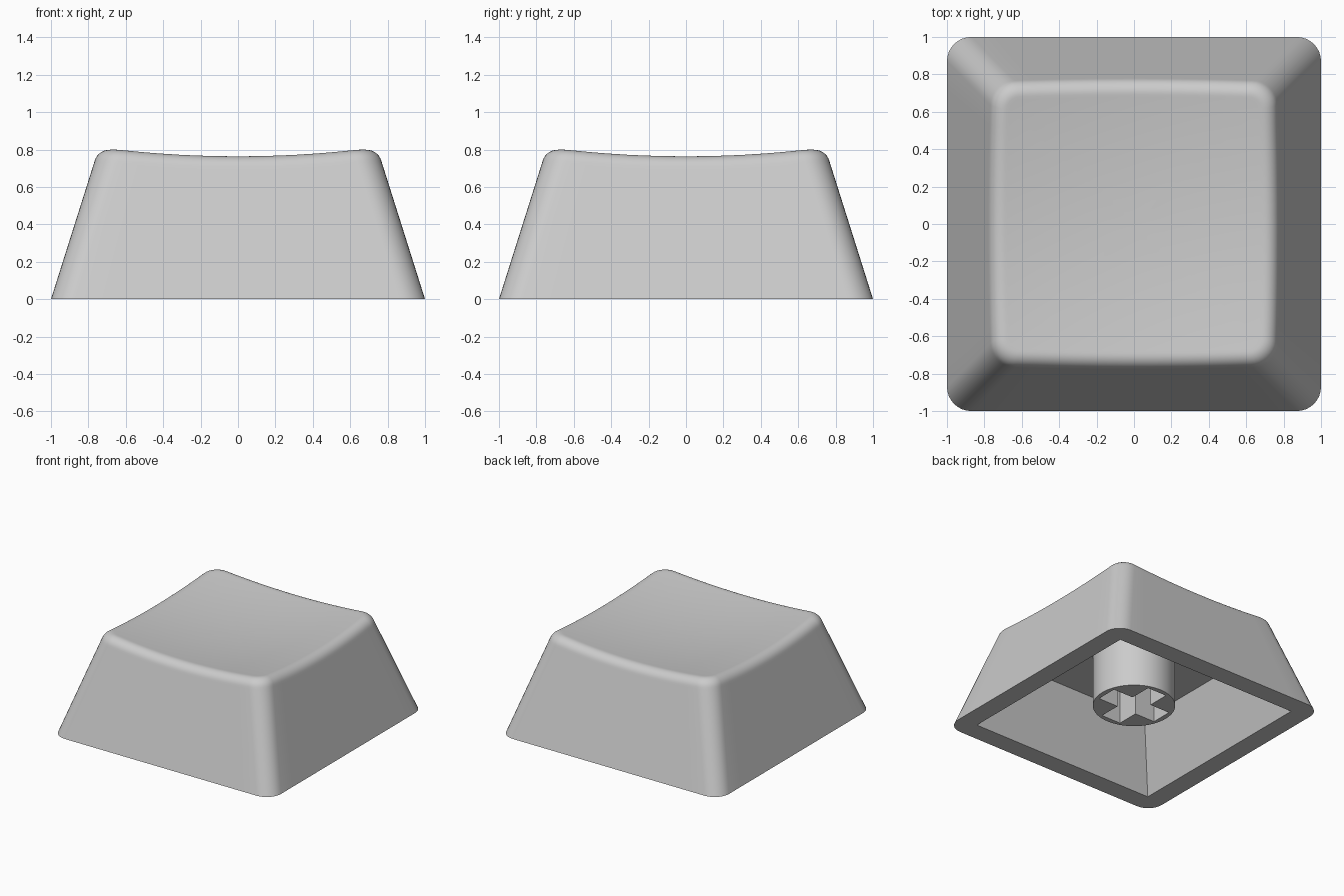
import bpy, bmesh, math
from mathutils import Vector

if "Cube" in bpy.data.objects:
    bpy.data.objects.remove(bpy.data.objects["Cube"])

grey = bpy.data.materials.new("light grey plastic")
grey.diffuse_color = (0.6, 0.6, 0.6, 1)
grey.use_nodes = True
grey.node_tree.nodes["Principled BSDF"].inputs["Base Color"].default_value = grey.diffuse_color

SLOPE = 0.316        # inward lean of the outer walls
RADIUS = 0.13        # vertical corner radius
FILLET = 0.065       # distance of the rim rounding from the sharp edge
CAVITY, CEILING = 0.84, 0.52


def dish(p):
    return 0.72 + 0.09 * p.length_squared


def loop(bm, pts):
    vs = [bm.verts.new(p) for p in pts]
    for a, b in zip(vs, vs[1:] + vs[:1]):
        bm.edges.new((a, b))
    return vs


def bridge(bm, a, b):
    n = len(a)
    for i in range(n):
        bm.faces.new((a[i], a[(i + 1) % n], b[(i + 1) % n], b[i]))


def fill_between(bm, a, b):
    edges = [bm.edges.get((l[i - 1], l[i])) for l in (a, b) for i in range(len(l))]
    bmesh.ops.triangle_fill(bm, use_beauty=True, edges=edges)


def finish(bm, name):
    bmesh.ops.recalc_face_normals(bm, faces=bm.faces)
    me = bpy.data.meshes.new(name)
    bm.to_mesh(me)
    bm.free()
    ob = bpy.data.objects.new(name, me)
    bpy.context.collection.objects.link(ob)
    me.materials.append(grey)
    bpy.ops.object.select_all(action='DESELECT')
    ob.select_set(True)
    bpy.context.view_layer.objects.active = ob
    bpy.ops.object.shade_smooth_by_angle(angle=math.radians(32))
    return ob


# Rounded square template: (core direction, corner normal) pairs
template = []
ARC, SIDE = 8, 12
for k in range(4):
    a0 = k * math.pi / 2
    c0 = Vector((math.cos(a0 + math.pi / 4), math.sin(a0 + math.pi / 4))) * math.sqrt(2)
    c1 = Vector((-c0.y, c0.x))
    for i in range(ARC + 1):
        a = a0 + i / ARC * math.pi / 2
        template.append((c0, Vector((math.cos(a), math.sin(a)))))
    n = Vector((math.cos(a0 + math.pi / 2), math.sin(a0 + math.pi / 2)))
    for i in range(1, SIDE):
        template.append((c0.lerp(c1, i / SIDE), n))


def outline(t, h, r=RADIUS):
    return t[0] * (h - r) + t[1] * r


# Profile of wall, rim rounding and dish at every point of the template
def profile(t):
    h = 0.76
    for _ in range(8):
        z = dish(outline(t, h))
        h = 1 - SLOPE * z
    sharp = outline(t, h).to_3d()
    sharp.z = z
    zw = z - FILLET / math.hypot(1, SLOPE)
    low = outline(t, 1 - SLOPE * zw).to_3d()
    low.z = zw
    p = outline(t, h - FILLET, RADIUS - FILLET)
    inner = Vector((p.x, p.y, dish(p)))
    base = outline(t, 1).to_3d()
    pts = [base.lerp(low, f) for f in (0, 0.5, 0.9, 0.98)]
    w = 0.806
    for i in range(9):
        u = i / 8
        b = ((1 - u) ** 2, 2 * u * (1 - u) * w, u * u)
        pts.append((low * b[0] + sharp * b[1] + inner * b[2]) / sum(b))
    for s in (0.98, 0.9, 0.75, 0.6, 0.45, 0.3, 0.15):
        q = p * s
        pts.append(Vector((q.x, q.y, dish(q))))
    return pts


# Cap shell: outside, dish, bottom lip and tapered cavity
bm = bmesh.new()
rings = [loop(bm, r) for r in zip(*[profile(t) for t in template])]
for a, b in zip(rings, rings[1:]):
    bridge(bm, a, b)
centre = bm.verts.new((0, 0, 0.72))
for i in range(len(template)):
    bm.faces.new((rings[-1][i - 1], rings[-1][i], centre))


def square(h, z):
    return loop(bm, [(h, h, z), (-h, h, z), (-h, -h, z), (h, -h, z)])


mouth, roof = square(CAVITY, 0), square(0.65, CEILING)
fill_between(bm, rings[0], mouth)
bridge(bm, mouth, roof)
bm.faces.new(roof)
finish(bm, "cap_shell")

# Stem: round post with a cross-shaped socket
bm = bmesh.new()
R, L, W, Z0 = 0.31, 0.27, 0.088, 0.11
circle = [(R * math.cos(i * math.pi / 32), R * math.sin(i * math.pi / 32)) for i in range(64)]
cross = []
for x, y in ((1, 0), (0, 1), (-1, 0), (0, -1)):
    for u, v in ((L, -W), (L, W), (W, W)):
        cross.append((x * u - y * v, y * u + x * v))
bottoms = []
for pts in (circle, cross):
    low = loop(bm, [(x, y, Z0) for x, y in pts])
    high = loop(bm, [(x, y, CEILING) for x, y in pts])
    bridge(bm, low, high)
    bottoms.append((low, high))
fill_between(bm, bottoms[0][0], bottoms[1][0])
fill_between(bm, bottoms[0][1], bottoms[1][1])
finish(bm, "stem")
